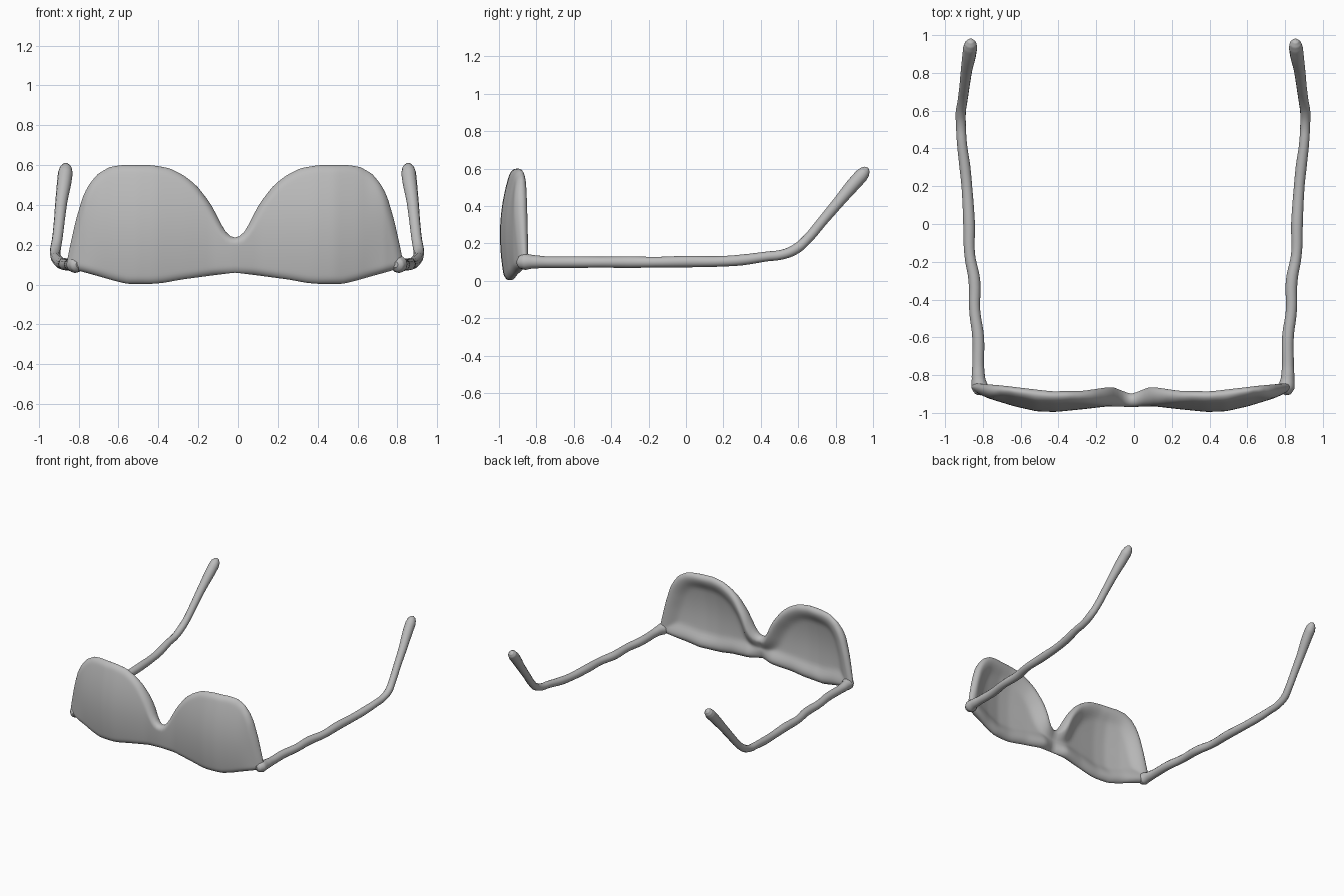
import bpy, math
from mathutils import Vector
from mathutils.geometry import intersect_point_line

if "Cube" in bpy.data.objects:
    bpy.data.objects.remove(bpy.data.objects["Cube"])

grey = bpy.data.materials.new("plain_grey")
grey.diffuse_color = (0.5, 0.5, 0.5, 1)
grey.use_nodes = True
grey.node_tree.nodes["Principled BSDF"].inputs["Base Color"].default_value = grey.diffuse_color

CENTRE = -0.015   # mirror plane of the front
WIDTH = 0.845     # half width of the front
TOP = [(0, .235), (.03, .242), (.06, .28), (.09, .345), (.125, .41), (.195, .50), (.26, .55), (.33, .585),
       (.42, .60), (.57, .60), (.63, .59), (.69, .555), (.735, .50), (.765, .44), (.80, .32), (.83, .185), (.845, .11)]
BOTTOM = [(0, .06), (.12, .045), (.27, .025), (.36, .008), (.42, .003), (.54, .003), (.61, .02), (.69, .043), (.77, .065), (.845, .088)]
FRONT = [(0, -.97), (.12, -.965), (.25, -.98), (.4, -.995), (.5, -.992), (.62, -.965), (.75, -.925), (.845, -.885)]
BACK = [(0, -.90), (.04, -.885), (.1, -.86), (.16, -.868), (.25, -.882), (.42, -.885), (.55, -.87), (.68, -.855), (.845, -.84)]


def lerp(table, x):
    for (x0, y0), (x1, y1) in zip(table, table[1:]):
        if x <= x1:
            return y0 + (y1 - y0) * (x - x0) / (x1 - x0)
    return table[-1][1]


def smooth(a, b, x):
    t = min(max((x - a) / (b - a), 0), 1)
    return t * t * (3 - 2 * t)


def rim_distance(x, z):
    p = Vector((x, z, 0))
    best = 9
    for line in (TOP, BOTTOM, [TOP[-1], BOTTOM[-1]]):
        for a, b in zip(line, line[1:]):
            a, b = Vector((*a, 0)), Vector((*b, 0))
            t = min(max(intersect_point_line(p, a, b)[1], 0), 1)
            best = min(best, (a.lerp(b, t) - p).length)
    return best


def depths(x, z):
    """Front and back y of the lens plate: bowed front, raised rim, dished back."""
    d = rim_distance(x, z)
    bow = .06 * ((z - .25) / .35) ** 2 if z > .25 else .025 * ((.25 - z) / .25) ** 2
    front = lerp(FRONT, x) + bow * (1 - smooth(.65, .8, x) * .7)
    rim = lerp(BACK, x) - .04 * max(0, (.2 - z) / .2) * (1 - smooth(.6, .8, x))
    back = rim + (front + .045 - rim) * smooth(.025, .13, d)
    mid = (front + rim) / 2
    k = math.sqrt(max(0, 1 - (1 - min(d / .035, 1)) ** 2))
    return mid + (front - mid) * k, mid + (back - mid) * k


def finish(ob):
    bpy.ops.object.select_all(action='DESELECT')
    ob.select_set(True)
    bpy.context.view_layer.objects.active = ob
    ob.data.materials.clear()
    ob.data.materials.append(grey)
    bpy.ops.object.shade_smooth()


# Front: one half as closed vertical loops, mirrored across the bridge
COLS, ROWS = 56, 36
verts, faces = [], []
for i in range(COLS + 1):
    x = WIDTH * math.sin(math.pi / 2 * i / COLS)
    lo, hi = lerp(BOTTOM, x), lerp(TOP, x)
    zs = [lo + (hi - lo) * (1 - math.cos(math.pi * j / ROWS)) / 2 for j in range(ROWS + 1)]
    ys = [depths(x, z) for z in zs]
    verts += [(x, y[0], z) for y, z in zip(ys, zs)]
    verts += [(x, ys[j][1], zs[j]) for j in range(ROWS - 1, 0, -1)]
N = 2 * ROWS
for i in range(COLS):
    for j in range(N):
        a, b = i * N + j, i * N + (j + 1) % N
        faces.append((a, a + N, b + N, b))
faces.append(tuple(COLS * N + j for j in range(N)))
mesh = bpy.data.meshes.new("lens_front")
mesh.from_pydata(verts, [], faces)
lens_front = bpy.data.objects.new("lens_front", mesh)
lens_front.location.x = CENTRE
bpy.context.collection.objects.link(lens_front)
mirror = lens_front.modifiers.new("mirror", 'MIRROR')
mirror.merge_threshold = .0005
soften = lens_front.modifiers.new("soften", 'SMOOTH')
soften.iterations = 2
finish(lens_front)

# Temples: slightly wavy tubes with an upturned, thicker tip (x, y, z, radius)
PATH = [(.795, -.90, .10, .015), (.803, -.885, .10, .036), (.812, -.86, .102, .044), (.818, -.82, .102, .036),
        (.82, -.75, .10, .031), (.82, -.6, .10, .031), (.838, -.46, .10, .029), (.84, -.3, .10, .031),
        (.865, -.16, .10, .028), (.868, 0, .103, .031), (.88, .2, .105, .028), (.89, .3, .112, .029),
        (.906, .43, .13, .026), (.911, .52, .142, .026), (.912, .59, .172, .027), (.903, .65, .225, .026),
        (.892, .73, .32, .027), (.882, .81, .415, .03), (.868, .89, .51, .036), (.862, .935, .56, .037),
        (.86, .955, .583, .031), (.86, .969, .598, .018), (.86, .974, .603, .004)]
for name, side in (("right_temple", 1), ("left_temple", -1)):
    curve = bpy.data.curves.new(name, 'CURVE')
    curve.dimensions = '3D'
    curve.bevel_depth = 1
    curve.bevel_resolution = 4
    curve.use_fill_caps = True
    spline = curve.splines.new('BEZIER')
    spline.resolution_u = 5
    spline.bezier_points.add(len(PATH) - 1)
    for p, (x, y, z, r) in zip(spline.bezier_points, PATH):
        p.co = (side * x - .005, y, z)
        p.radius = r
        p.handle_left_type = p.handle_right_type = 'AUTO'
    temple = bpy.data.objects.new(name, curve)
    bpy.context.collection.objects.link(temple)
    bpy.ops.object.select_all(action='DESELECT')
    temple.select_set(True)
    bpy.context.view_layer.objects.active = temple
    bpy.ops.object.convert(target='MESH')
    finish(bpy.context.object)
